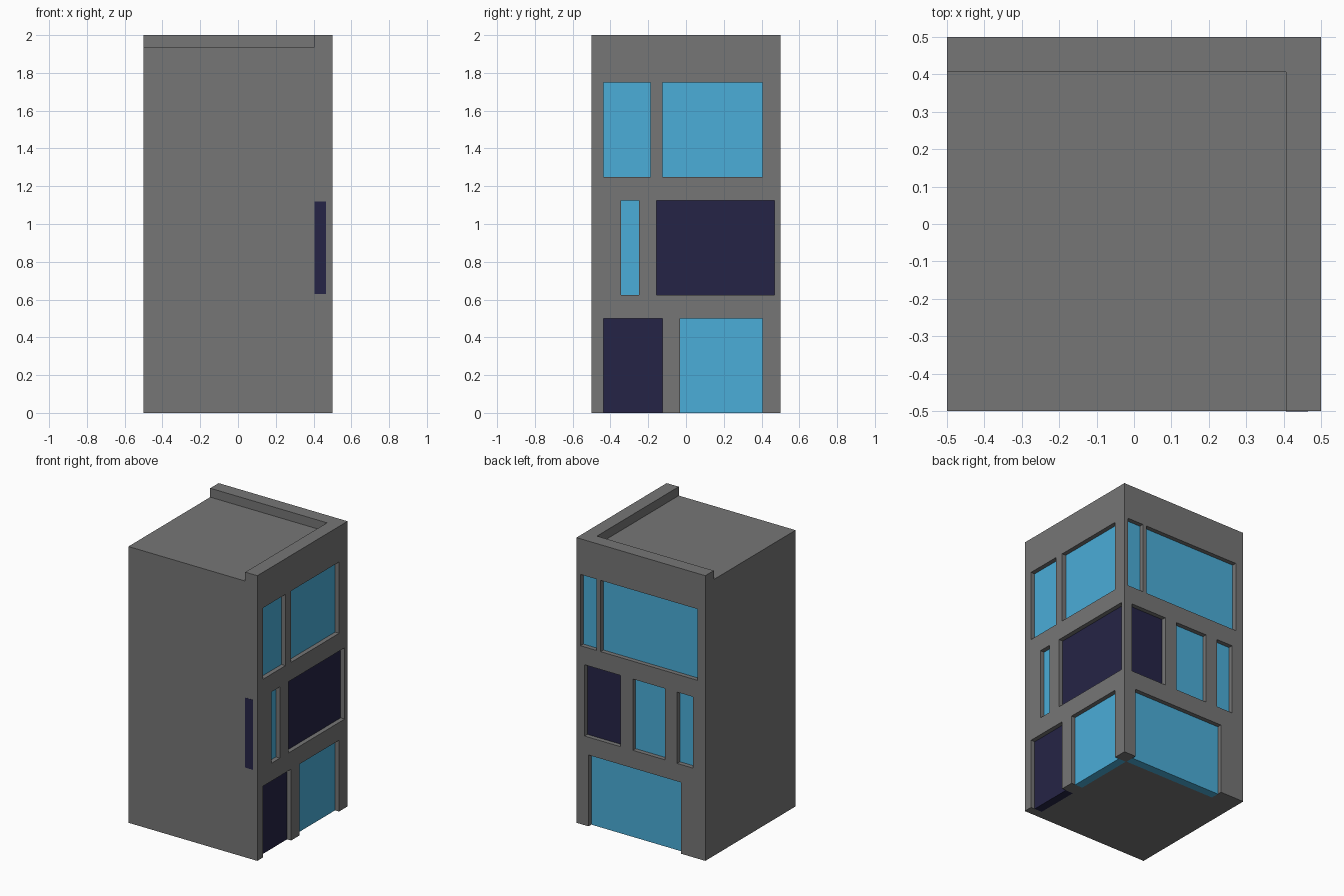
import bpy, bmesh

if "Cube" in bpy.data.objects:
    bpy.data.objects.remove(bpy.data.objects["Cube"])


def material(name, rgb):
    m = bpy.data.materials.new(name)
    m.diffuse_color = (*rgb, 1)
    m.use_nodes = True
    m.node_tree.nodes["Principled BSDF"].inputs["Base Color"].default_value = m.diffuse_color
    return m


GREY = material("grey wall", (0.18, 0.18, 0.18))
BLUE = material("blue glass", (0.069, 0.418, 0.686))
DARK = material("dark glass", (0.0185, 0.0176, 0.0612))


def boxes(name, bounds, mat):
    """One object made of axis-aligned boxes given as (lo, hi) corners."""
    bm = bmesh.new()
    for lo, hi in bounds:
        for v in bmesh.ops.create_cube(bm, size=1)["verts"]:
            v.co = [l if c < 0 else h for c, l, h in zip(v.co, lo, hi)]
    me = bpy.data.meshes.new(name)
    bm.to_mesh(me)
    bm.free()
    me.materials.append(mat)
    ob = bpy.data.objects.new(name, me)
    bpy.context.collection.objects.link(ob)
    return ob


def opening(side, a, b, z0, z1, inner, outer):
    """Box on a facade: a..b along the wall, inner..outer across it."""
    if side == "right":
        return (inner, a, z0), (outer, b, z1)
    return (a, inner, z0), (b, outer, z1)


# Openings per floor: side, start, end, glass material
GROUND, MIDDLE, TOP = (0, 0.5), (0.625, 1.125), (1.25, 1.75)
OPENINGS = [
    ("right", -0.4375, -0.125, GROUND, DARK, "door"),
    ("right", -0.0313, 0.4063, GROUND, BLUE, "shop_window"),
    ("right", -0.3438, -0.25, MIDDLE, BLUE, "middle_window"),
    ("right", -0.1563, 0.4688, MIDDLE, DARK, "middle_window"),
    ("right", -0.4375, -0.1875, TOP, BLUE, "top_window"),
    ("right", -0.125, 0.4063, TOP, BLUE, "top_window"),
    ("back", -0.3125, 0.4063, GROUND, BLUE, "shop_window"),
    ("back", 0.1563, 0.4375, MIDDLE, DARK, "middle_window"),
    ("back", -0.1875, 0.0625, MIDDLE, BLUE, "middle_window"),
    ("back", -0.4063, -0.2813, MIDDLE, BLUE, "middle_window"),
    ("back", -0.4375, 0.3125, TOP, BLUE, "top_window"),
    ("back", 0.3438, 0.4688, TOP, BLUE, "top_window"),
]
GLASS = 0.4688  # outer plane of the recessed glass

# Cutters: sunken roof (open to front and left) plus every opening
cuts = [((-0.7, -0.7, 1.9375), (0.4063, 0.4063, 2.2))]
for side, a, b, floor, mat, name in OPENINGS:
    z0, z1 = floor
    ground = floor is GROUND
    back = 0.41 if ground else 0.466
    cuts.append(opening(side, a, b, z0 - (0.1 if ground else 0), z1, back, 0.6))
    # Glass: fills the ground-floor pockets, embedded slabs above
    boxes(side + "_" + name,
          [opening(side, a, b, z0, z1, back if ground else 0.45, GLASS)], mat)

# Building body with the openings cut out
body = boxes("building_body", [((-0.5, -0.5, 0), (0.5, 0.5, 2))], GREY)
cutter = boxes("cutter", cuts, GREY)
cutter.hide_render = True
mod = body.modifiers.new("openings", "BOOLEAN")
mod.object = cutter
mod.operation = "DIFFERENCE"
mod.solver = "EXACT"
bpy.context.view_layer.objects.active = body
bpy.ops.object.modifier_apply(modifier=mod.name)
bpy.data.objects.remove(cutter)

# Narrow dark slit on the front wall
boxes("front_slit", [((0.4063, -0.501, 0.63), (0.4656, -0.49, 1.12))], DARK)
